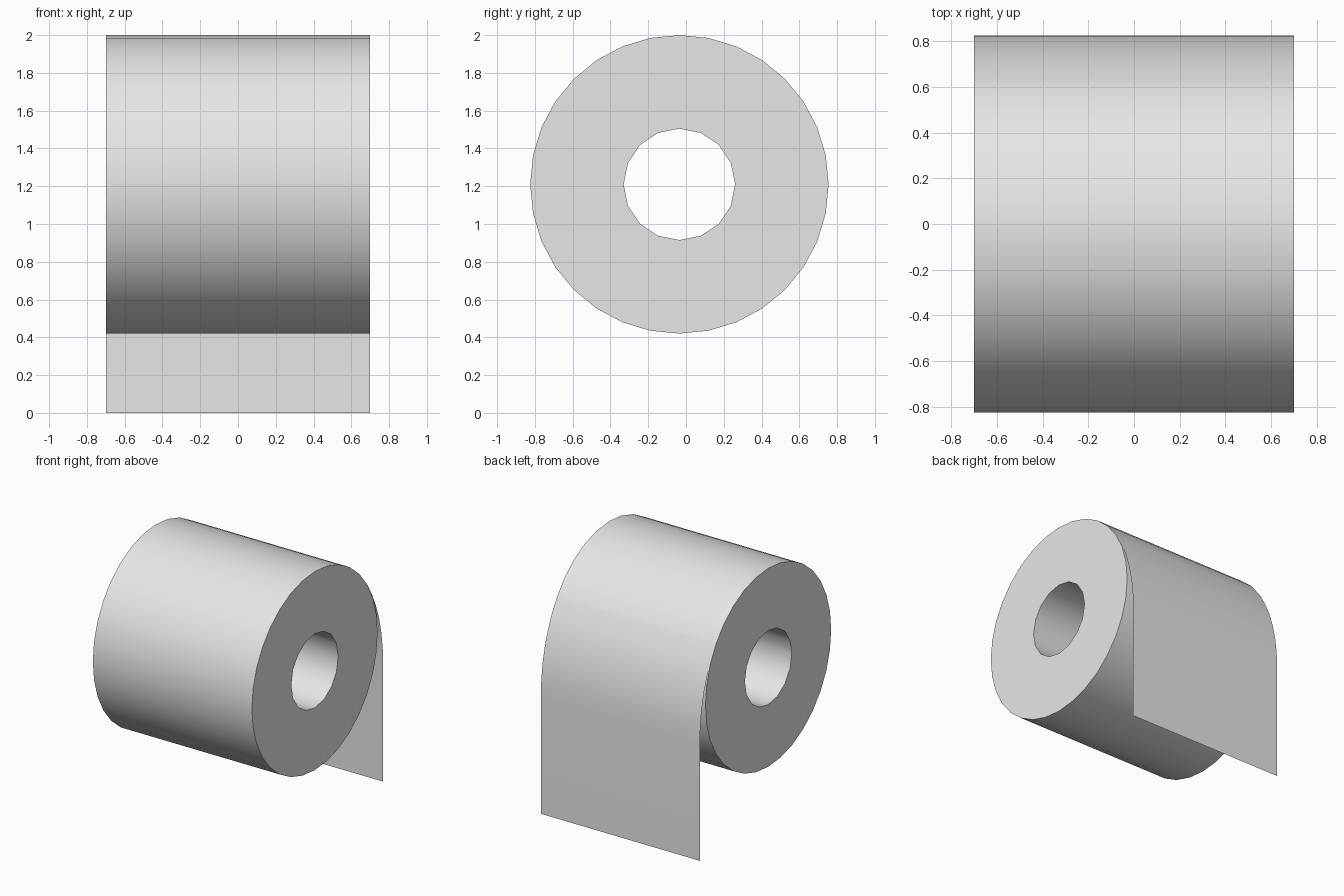
import bpy, bmesh, math
from mathutils import Matrix, Vector

cube = bpy.data.objects.get("Cube")
if cube:
    bpy.data.objects.remove(cube, do_unlink=True)

HALF = 0.70                      # half the roll width
CY, CZ = -0.035, 1.21            # roll axis
R_OUT, R_IN = 0.79, 0.295
SHEET_Y = 0.825                  # hanging part of the sheet

paper = bpy.data.materials.new("paper_grey")
paper.use_nodes = True
paper.diffuse_color = (0.8, 0.8, 0.8, 1)
paper.node_tree.nodes["Principled BSDF"].inputs["Base Color"].default_value = (0.8, 0.8, 0.8, 1)


def finish(bm, name):
    """Turn the bmesh into a smooth object with sharp corners."""
    mesh = bpy.data.meshes.new(name)
    bm.to_mesh(mesh)
    bm.free()
    mesh.materials.append(paper)
    obj = bpy.data.objects.new(name, mesh)
    bpy.context.collection.objects.link(obj)
    bpy.ops.object.select_all(action='DESELECT')
    obj.select_set(True)
    bpy.context.view_layer.objects.active = obj
    bpy.ops.object.shade_smooth_by_angle(angle=math.radians(35))
    return obj


# Paper roll: four rings bridged into a thick tube
bm = bmesh.new()


def ring(x, radius, sides):
    place = Matrix.Translation((x, CY, CZ)) @ Matrix.Rotation(math.pi / 2, 4, 'Y')
    verts = bmesh.ops.create_circle(bm, segments=sides, radius=radius, matrix=place)["verts"]
    return list({e for v in verts for e in v.link_edges})


loops = [ring(-HALF, R_OUT, 32), ring(HALF, R_OUT, 32),
         ring(HALF, R_IN, 16), ring(-HALF, R_IN, 16)]
for i in range(4):
    bmesh.ops.bridge_loops(bm, edges=loops[i] + loops[(i + 1) % 4])
bmesh.ops.recalc_face_normals(bm, faces=bm.faces)
finish(bm, "paper_roll")

# Loose sheet: leaves the roll along its tangent and hangs straight down
a = math.radians(33.75)
start = Vector((CY + R_OUT * math.cos(a), CZ + R_OUT * math.sin(a)))
bend = Vector((SHEET_Y, start.y - (SHEET_Y - start.x) / math.tan(a)))
end = Vector((SHEET_Y, 0.93))
steps = 6
path = []
for i in range(steps + 1):
    t = i / steps
    path.append(start * (1 - t) ** 2 + bend * 2 * t * (1 - t) + end * t * t)
path.append(Vector((SHEET_Y, 0)))

bm = bmesh.new()
rows = [[bm.verts.new((x, p.x, p.y)) for x in (HALF, -HALF)] for p in path]
for (a0, a1), (b0, b1) in zip(rows, rows[1:]):
    bm.faces.new((a0, a1, b1, b0))
finish(bm, "loose_sheet")
